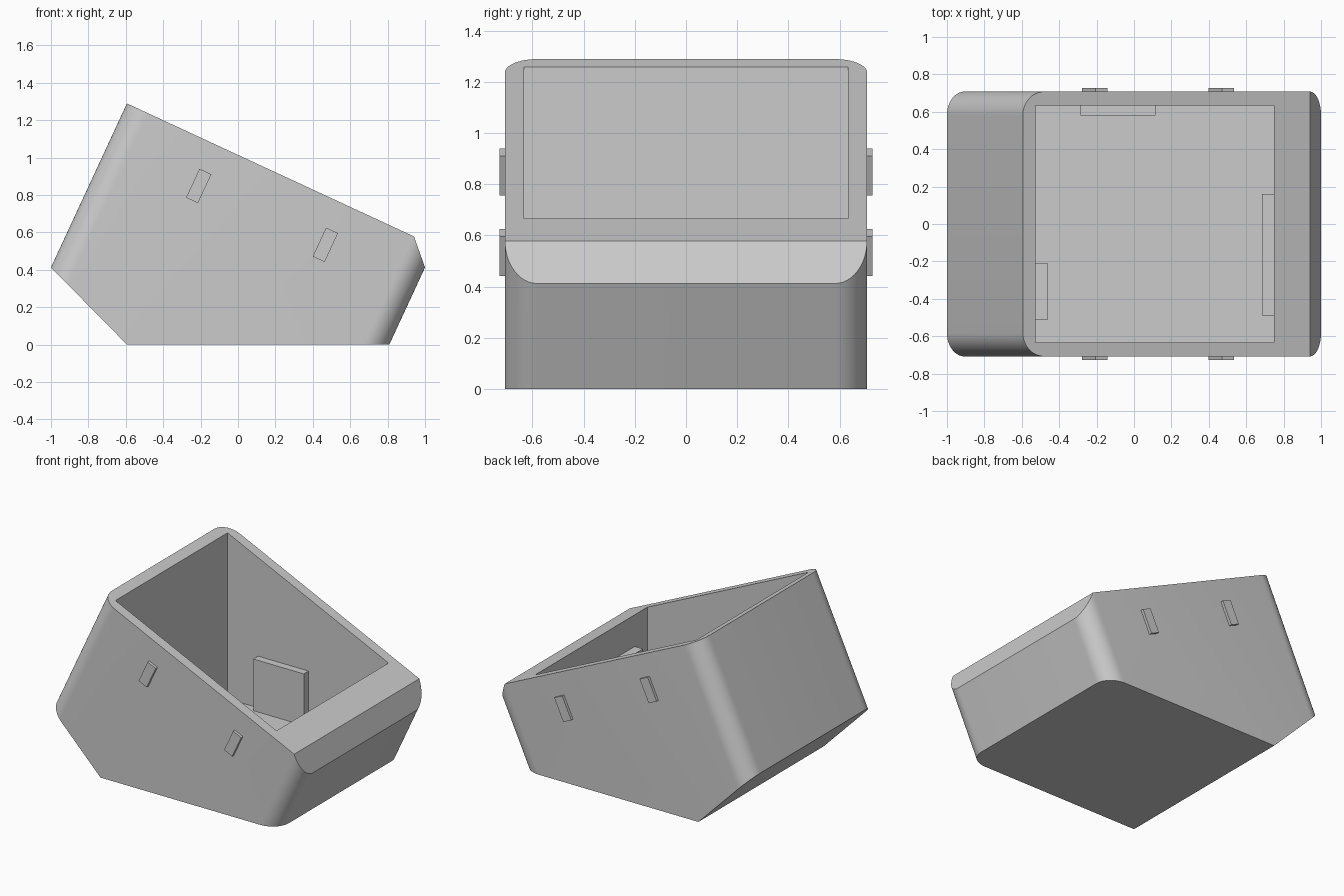
import bpy, bmesh, math
from mathutils import Vector, Matrix

if "Cube" in bpy.data.objects:
    bpy.data.objects.remove(bpy.data.objects["Cube"], do_unlink=True)

grey = bpy.data.materials.new("light_grey")
COLOR = (0.6, 0.6, 0.6, 1)
grey.diffuse_color = COLOR
grey.use_nodes = True
grey.node_tree.nodes["Principled BSDF"].inputs["Base Color"].default_value = COLOR


def add_object(name, bm):
    bmesh.ops.recalc_face_normals(bm, faces=bm.faces)
    mesh = bpy.data.meshes.new(name)
    bm.to_mesh(mesh)
    bm.free()
    mesh.materials.append(grey)
    obj = bpy.data.objects.new(name, mesh)
    bpy.context.collection.objects.link(obj)
    return obj


def box(name, lo, hi, tilt=0.0):
    """Box between two corners, turned about y through its centre."""
    lo, hi = Vector(lo), Vector(hi)
    bm = bmesh.new()
    bmesh.ops.create_cube(bm, size=1, matrix=Matrix.Translation((lo + hi) / 2)
                          @ Matrix.Rotation(tilt, 4, 'Y') @ Matrix.Diagonal((*(hi - lo), 1)))
    return add_object(name, bm)


# Tilted frame: the rim slopes down towards +x, the walls are square to it
rim_back = Vector((-0.594, 0, 1.289))
rim_front = Vector((0.941, 0, 0.578))
nose = Vector((1.0, 0, 0.412))
heel = Vector((-1.0, 0, 0.412))
floor_back = Vector((-0.594, 0, 0))
along = (rim_front - rim_back).normalized()
down = Vector((along.z, 0, -along.x))
TILT = math.atan2(-along.z, along.x)
LENGTH = (nose - rim_back).dot(along)
HALF, RADIUS, STEPS = 0.708, 0.126, 12

# Shell: rounded rectangle swept down the tilted axis
bm = bmesh.new()
ring = []
corners = [(LENGTH - RADIUS, HALF - RADIUS), (RADIUS, HALF - RADIUS),
           (RADIUS, RADIUS - HALF), (LENGTH - RADIUS, RADIUS - HALF)]
for quarter, (a, y) in enumerate(corners):
    for i in range(STEPS + 1):
        t = (quarter + i / STEPS) * math.pi / 2
        p = rim_back + along * (a + RADIUS * math.cos(t))
        p.y = y + RADIUS * math.sin(t)
        ring.append(bm.verts.new(p))
top = bm.faces.new(ring)
swept = bmesh.ops.extrude_face_region(bm, geom=[top])
bmesh.ops.translate(bm, vec=down * 2.5,
                    verts=[v for v in swept["geom"] if isinstance(v, bmesh.types.BMVert)])
if top.is_valid is False or not any(len(f.verts) > 4 and f.calc_center_median().z > 0.5 for f in bm.faces):
    bm.faces.new(ring)

# Flat cuts: ground, sloped underside at the back, chamfer at the nose
chamfer = nose - rim_front
slope = floor_back - heel
for point, normal in [(floor_back, Vector((0, 0, -1))),
                      (heel, Vector((slope.z, 0, -slope.x))),
                      (nose, Vector((-chamfer.z, 0, chamfer.x)))]:
    cut = bmesh.ops.bisect_plane(bm, geom=bm.verts[:] + bm.edges[:] + bm.faces[:],
                                 plane_co=point, plane_no=normal, clear_outer=True)
    edges = [e for e in cut["geom_cut"] if isinstance(e, bmesh.types.BMEdge)]
    bmesh.ops.contextual_create(bm, geom=edges)
bmesh.ops.remove_doubles(bm, verts=bm.verts, dist=0.0001)
shell = add_object("shell", bm)

# Straight-sided cavity
X0, X1, Y, FLOOR = -0.527, 0.749, 0.634, 0.07
cutter = box("cavity_cutter", (X0, -Y, FLOOR), (X1, Y, 1.6))
cutter.hide_render = True
hollow = shell.modifiers.new("cavity", 'BOOLEAN')
hollow.operation = 'DIFFERENCE'
hollow.solver = 'EXACT'
hollow.object = cutter
bpy.context.view_layer.objects.active = shell
shell.select_set(True)
bpy.ops.object.modifier_apply(modifier=hollow.name)
bpy.data.objects.remove(cutter, do_unlink=True)
bpy.ops.object.shade_smooth_by_angle(angle=math.radians(20))

# Support blocks standing on the cavity floor
BLOCK_TOP = 0.44
box("side_block", (-0.285, 0.58, FLOOR), (0.115, Y, BLOCK_TOP))
box("nose_block", (0.684, -0.49, FLOOR), (X1, 0.16, BLOCK_TOP))
box("back_block", (X0, -0.51, FLOOR), (-0.46, -0.21, BLOCK_TOP))

# Tilted clips on both outer sides
for place, x, z in [("back", -0.21, 0.848), ("front", 0.467, 0.533)]:
    for side, y in [("left", HALF + 0.005), ("right", -HALF - 0.005)]:
        box(f"{place}_{side}_clip", (x - 0.035, y - 0.015, z - 0.085),
            (x + 0.035, y + 0.015, z + 0.085), TILT)
